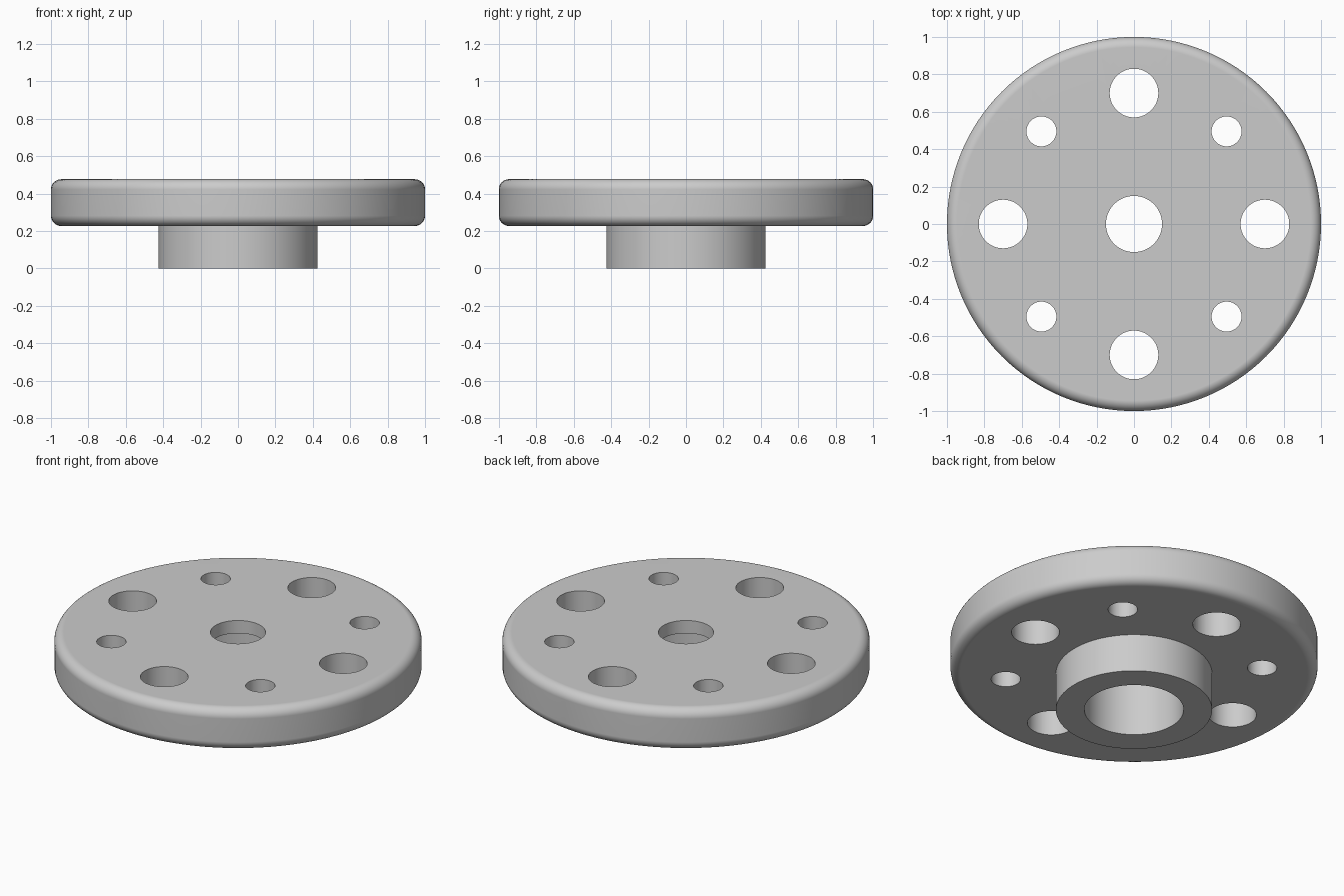
import bpy, bmesh
from math import sin, cos, pi, radians

cube = bpy.data.objects.get("Cube")
if cube:
    bpy.data.objects.remove(cube, do_unlink=True)

HUB_R, BORE_R, EYE_R = 0.425, 0.27, 0.15
DISC_Z, TOP_Z, LIP_Z, FILLET = 0.227, 0.477, 0.40, 0.055

metal = bpy.data.materials.new("grey metal")
metal.use_nodes = True
grey = (0.6, 0.6, 0.6, 1)
metal.diffuse_color = grey
metal.node_tree.nodes["Principled BSDF"].inputs["Base Color"].default_value = grey


def lathe(name, profile, steps=128):
    """Spin a closed (radius, height) profile around the z axis."""
    bm = bmesh.new()
    rings = [[bm.verts.new((r * cos(2 * pi * i / steps), r * sin(2 * pi * i / steps), z))
              for i in range(steps)] for r, z in profile]
    for a, b in zip(rings, rings[1:] + rings[:1]):
        for i in range(steps):
            j = (i + 1) % steps
            bm.faces.new((a[i], a[j], b[j], b[i]))
    bmesh.ops.recalc_face_normals(bm, faces=bm.faces)
    mesh = bpy.data.meshes.new(name)
    bm.to_mesh(mesh)
    bm.free()
    obj = bpy.data.objects.new(name, mesh)
    bpy.context.collection.objects.link(obj)
    obj.data.materials.append(metal)
    return obj


def fillet(z, start):
    """Quarter-round corner points on the rim, centred at height z."""
    return [(1 - FILLET + FILLET * cos(start + pi / 2 * k / 8),
             z + FILLET * sin(start + pi / 2 * k / 8)) for k in range(9)]


# Disc, hub and stepped bore as one turned body
profile = [(BORE_R, 0), (HUB_R, 0), (HUB_R, DISC_Z)]
profile += fillet(DISC_Z + FILLET, -pi / 2) + fillet(TOP_Z - FILLET, 0)
profile += [(EYE_R, TOP_Z), (EYE_R, LIP_Z), (BORE_R, LIP_Z)]
body = lathe("flanged_disc", profile)

# Ring of alternating large and small through holes
bm = bmesh.new()
for i in range(8):
    radius = 0.08 if i % 2 else 0.13
    hole = bmesh.ops.create_cone(bm, cap_ends=True, segments=64,
                                 radius1=radius, radius2=radius, depth=1)
    angle = i * pi / 4
    bmesh.ops.translate(bm, verts=hole["verts"],
                        vec=(0.7 * cos(angle), 0.7 * sin(angle), TOP_Z))
mesh = bpy.data.meshes.new("hole_cutter")
bm.to_mesh(mesh)
bm.free()
mesh.materials.append(metal)
cutter = bpy.data.objects.new("hole_cutter", mesh)
bpy.context.collection.objects.link(cutter)
cutter.hide_render = True

bpy.ops.object.select_all(action="DESELECT")
body.select_set(True)
bpy.context.view_layer.objects.active = body
cut = body.modifiers.new("holes", "BOOLEAN")
cut.operation = "DIFFERENCE"
cut.solver = "EXACT"
cut.object = cutter
bpy.ops.object.modifier_apply(modifier=cut.name)
bpy.data.objects.remove(cutter, do_unlink=True)

# Smooth rounds, crisp hole edges, flat faces kept flat
bpy.ops.object.shade_smooth_by_angle(angle=radians(30))
weighted = body.modifiers.new("flat_faces", "WEIGHTED_NORMAL")
weighted.keep_sharp = True
